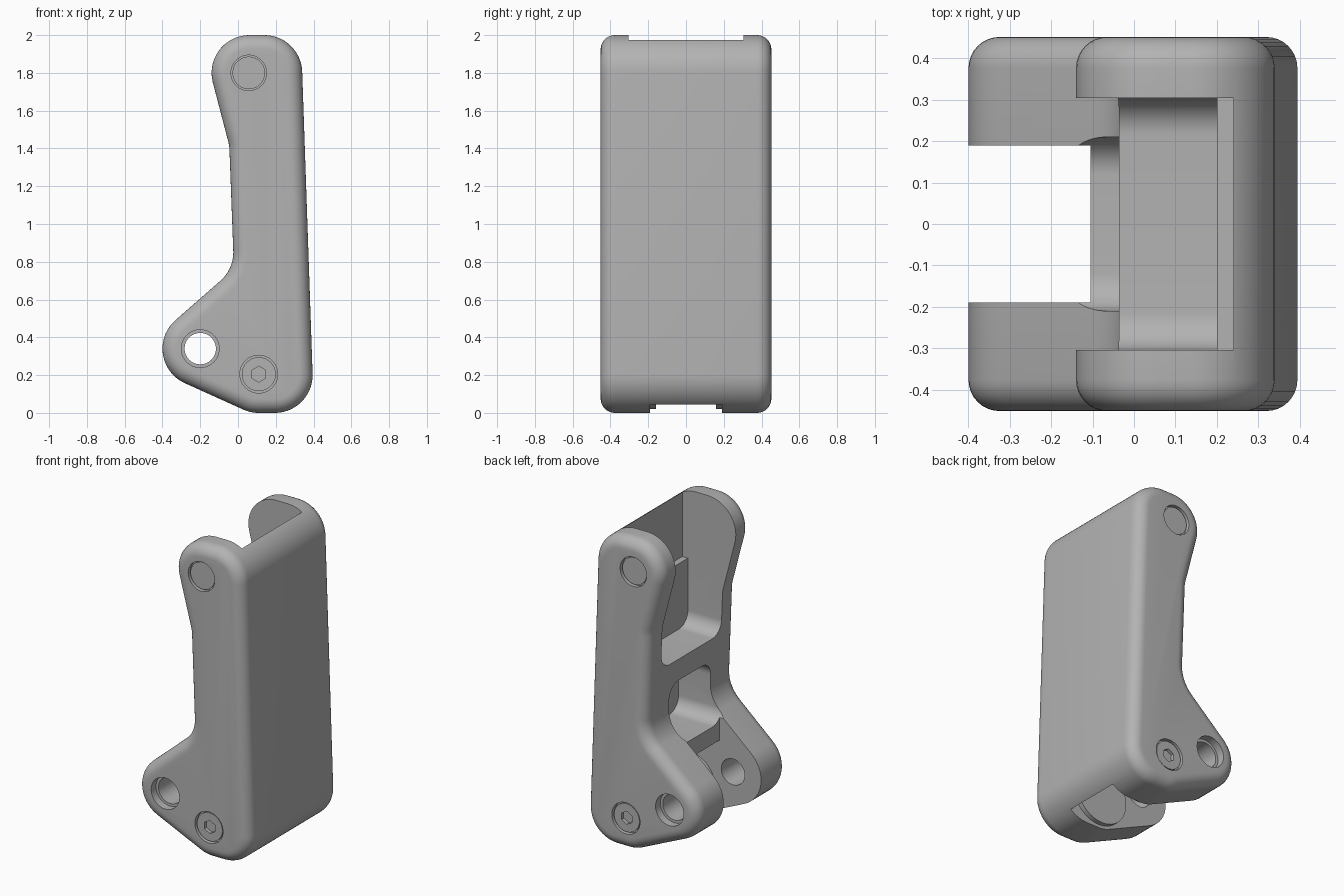
import bpy, bmesh
from math import atan2, acos, cos, sin, pi, hypot, tau

if "Cube" in bpy.data.objects:
    bpy.data.objects.remove(bpy.data.objects["Cube"])

grey = bpy.data.materials.new("plain grey")
grey.use_nodes = True
colour = (0.45, 0.45, 0.45, 1)
grey.diffuse_color = colour
grey.node_tree.nodes["Principled BSDF"].inputs["Base Color"].default_value = colour


def belt(circles, inset=0.0, steps=14):
    """Outline running tangentially around circles (u, v, radius); negative radius is a concave arc."""
    count = len(circles)
    normals = []
    for i, (u, v, r) in enumerate(circles):
        u2, v2, r2 = circles[(i + 1) % count]
        du, dv = u2 - u, v2 - v
        normals.append(atan2(dv, du) - acos((r - r2) / hypot(du, dv)))
    points = []
    for i, (u, v, r) in enumerate(circles):
        start = normals[i - 1]
        sweep = (normals[i] - start) % tau
        if r < 0:
            sweep -= tau
        for k in range(steps + 1):
            a = start + sweep * k / steps
            points.append((u + (r - inset) * cos(a), v + (r - inset) * sin(a)))
    return points


def loft(name, sections, axis="y"):
    """Skin a list of (outline, offset along axis) and cap both ends."""
    bm = bmesh.new()
    rings = []
    for outline, w in sections:
        rings.append([bm.verts.new((u, w, v) if axis == "y" else (w, u, v)) for u, v in outline])
    for low, high in zip(rings, rings[1:]):
        for i in range(len(low)):
            j = (i + 1) % len(low)
            bm.faces.new((low[i], low[j], high[j], high[i]))
    bm.faces.new(rings[0])
    bm.faces.new(rings[-1])
    bmesh.ops.remove_doubles(bm, verts=bm.verts, dist=1e-5)
    bmesh.ops.recalc_face_normals(bm, faces=bm.faces)
    mesh = bpy.data.meshes.new(name)
    bm.to_mesh(mesh)
    bm.free()
    mesh.materials.append(grey)
    obj = bpy.data.objects.new(name, mesh)
    bpy.context.collection.objects.link(obj)
    return obj


def prism(name, outline, a, b, axis="y"):
    return loft(name, [(outline, a), (outline, b)], axis)


def disc(u, v, r, sides=48):
    return [(u + r * cos(tau * k / sides), v + r * sin(tau * k / sides)) for k in range(sides)]


def box(u0, u1, v0, v1):
    return [(u0, v0), (u1, v0), (u1, v1), (u0, v1)]


def cut(target, cutters):
    bpy.context.view_layer.objects.active = target
    for cutter in cutters:
        mod = target.modifiers.new("cut", "BOOLEAN")
        mod.operation = "DIFFERENCE"
        mod.solver = "EXACT"
        mod.object = cutter
        bpy.ops.object.modifier_apply(modifier=mod.name)
        bpy.data.objects.remove(cutter)


def smooth(obj):
    bpy.ops.object.select_all(action="DESELECT")
    obj.select_set(True)
    bpy.context.view_layer.objects.active = obj
    bpy.ops.object.shade_smooth_by_angle(angle=pi / 7)


# Key positions
half = 0.452
rim = 0.075
pin = (0.057, 1.8)
screw = (0.11, 0.205)
eye = (-0.2, 0.34)

# Body with rounded front and back rims
side_outline = [
    (0.11, 0.2, 0.2), (0.195, 0.2, 0.2), (0.14, 1.8, 0.2), (0.06, 1.8, 0.2),
    (-0.245, 1.385, -0.2), (-0.225, 0.85, -0.2), (-0.2, 0.34, 0.2),
]
angles = [pi / 2 * k / 8 for k in range(9)]
sections = [(belt(side_outline, rim * (1 - sin(t))), -half + rim * (1 - cos(t))) for t in angles]
sections += [(outline, -w) for outline, w in reversed(sections)]
body = loft("lever_body", sections)

# Upper pocket, window and lower slot
r = 0.09
pocket = belt([(-0.305 + r, 1.14 + r, r), (0.305 - r, 1.14 + r, r),
               (0.3, 2.2, 0.005), (-0.3, 2.2, 0.005)])
window = belt([(-0.21 + r, 0.63 + r, r), (0.21 - r, 0.63 + r, r),
               (0.21 - r, 1.0 - r, r), (-0.21 + r, 1.0 - r, r)])
slot = belt([(0.1, 0.2, 0.22), (-0.11, 0.515, 0.005), (-0.6, 0.515, 0.005),
             (-0.6, -0.3, 0.005), (0.315, -0.3, 0.005)])
cutters = [
    prism("pocket_cutter", pocket, -0.6, 0.2, "x"),
    prism("ledge_cutter", box(-0.305, 0.305, 1.56, 2.3), -0.6, 0.24, "x"),
    prism("window_cutter", window, -0.6, 0.2, "x"),
    prism("slot_cutter", slot, -0.19, 0.19),
    prism("lug_gap_cutter", box(-0.7, -0.105, 0.3, 0.85), -0.19, 0.19),
    prism("eye_cutter", disc(*eye, 0.083), -0.6, 0.6),
]

# Recesses on both sides for the eye, pin and screw
for s in (-1, 1):
    for place, radius, depth in ((eye, 0.1, 0.05), (pin, 0.094, 0.025), (screw, 0.1, 0.03)):
        cutters.append(prism("recess_cutter", disc(*place, radius), s * (half - depth), s * 0.6))
cut(body, cutters)
smooth(body)

# Pin ends, screw heads and inner bosses
for s, side in ((-1, "front"), (1, "back")):
    pin_end = prism(side + "_pin_end", disc(*pin, 0.086), s * (half - 0.05), s * (half - 0.012))
    head = prism(side + "_screw_head", disc(*screw, 0.09), s * (half - 0.06), s * (half - 0.008))
    cut(head, [prism("hex_cutter", [(screw[0] + 0.042 * sin(pi * k / 3), screw[1] + 0.042 * cos(pi * k / 3))
                                    for k in range(6)], s * (half - 0.045), s * 0.6)])
    boss = prism(side + "_inner_boss", disc(*screw, 0.185), s * 0.16, s * 0.2)
    for part in (pin_end, head, boss):
        smooth(part)
